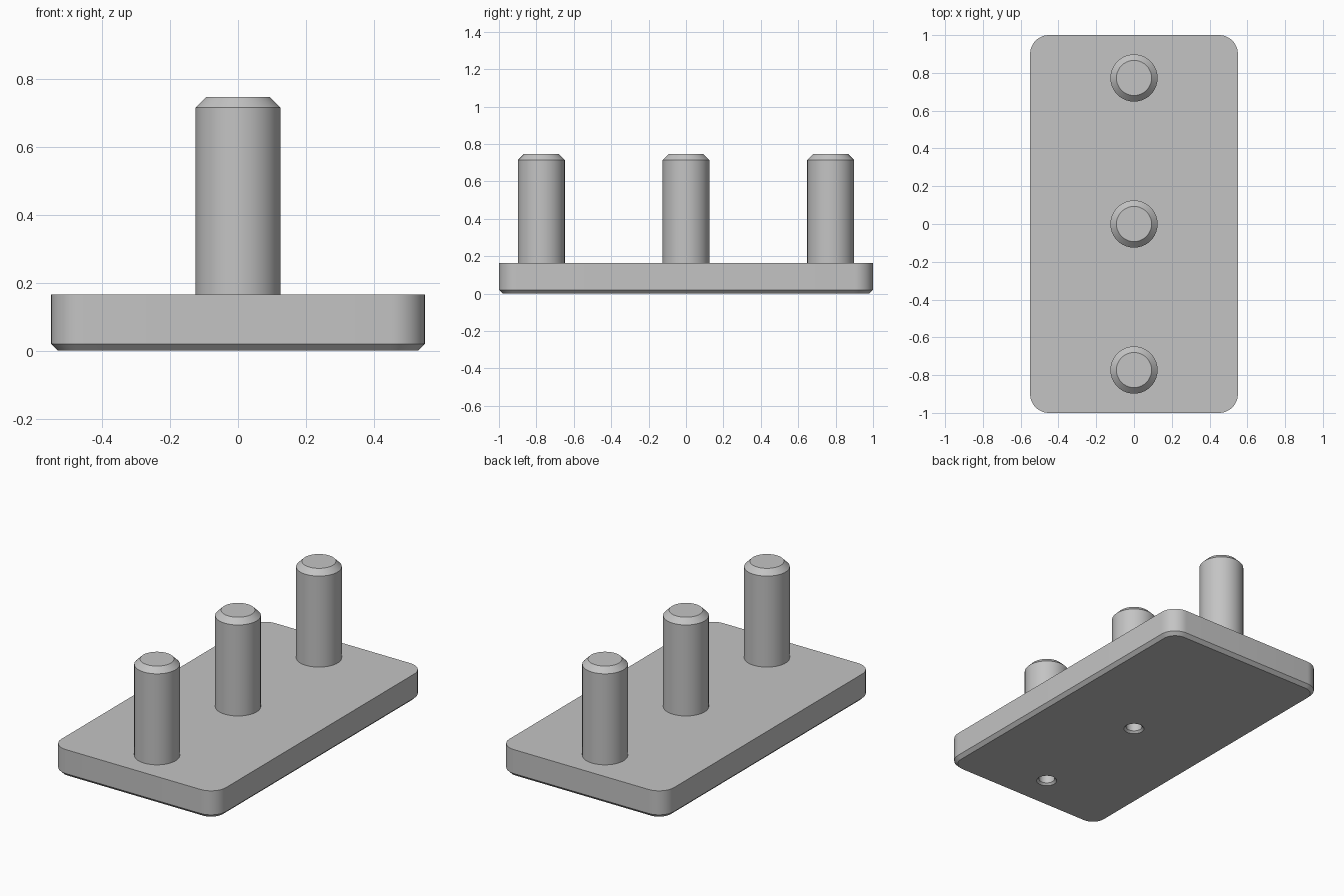
import bpy, bmesh, math

if "Cube" in bpy.data.objects:
    bpy.data.objects.remove(bpy.data.objects["Cube"])

PLATE_X, PLATE_Y, PLATE_Z = 0.55, 1.0, 0.165
CORNER, EDGE = 0.10, 0.02
PIN_R, PIN_TOP, PIN_CHAMFER = 0.125, 0.747, 0.032
PIN_SPACING = 0.773
HOLE_R, HOLE_CHAMFER, HOLE_DEPTH = 0.045, 0.012, 0.25
SEGMENTS = 64

grey = bpy.data.materials.new("plain grey")
grey.diffuse_color = (0.55, 0.55, 0.55, 1)
grey.use_nodes = True
grey.node_tree.nodes["Principled BSDF"].inputs["Base Color"].default_value = grey.diffuse_color


def loft(name, rings):
    """Solid made by joining equal-length rings of points from bottom to top."""
    bm = bmesh.new()
    loops = [[bm.verts.new(p) for p in ring] for ring in rings]
    n = len(loops[0])
    for low, high in zip(loops, loops[1:]):
        for i in range(n):
            j = (i + 1) % n
            bm.faces.new((low[i], low[j], high[j], high[i]))
    bm.faces.new(loops[0][::-1])
    bm.faces.new(loops[-1])
    mesh = bpy.data.meshes.new(name)
    bm.to_mesh(mesh)
    bm.free()
    mesh.materials.append(grey)
    obj = bpy.data.objects.new(name, mesh)
    bpy.context.collection.objects.link(obj)
    return obj


def rounded_ring(inset, z):
    """Rounded rectangle outline, inset evenly from the plate edge."""
    points = []
    for k, (sx, sy) in enumerate(((1, 1), (-1, 1), (-1, -1), (1, -1))):
        for i in range(13):
            a = math.radians(90 * k + 90 * i / 12)
            r = CORNER - inset
            points.append((sx * (PLATE_X - CORNER) + r * math.cos(a),
                           sy * (PLATE_Y - CORNER) + r * math.sin(a), z))
    return points


def turned(name, profile, y):
    """Round part from (radius, height) pairs, standing at the given y."""
    return loft(name, [[(r * math.cos(2 * math.pi * i / SEGMENTS),
                         y + r * math.sin(2 * math.pi * i / SEGMENTS), z)
                        for i in range(SEGMENTS)] for r, z in profile])


# Base plate with rounded corners and a chamfered lower edge
plate = loft("pinned_plate", [rounded_ring(EDGE, 0), rounded_ring(0, EDGE),
                              rounded_ring(0, PLATE_Z)])

# Three chamfered pins, fused into the plate
helpers = []
for y in (-PIN_SPACING, 0, PIN_SPACING):
    pin = turned("pin", [(PIN_R, PLATE_Z / 2), (PIN_R, PIN_TOP - PIN_CHAMFER),
                         (PIN_R - PIN_CHAMFER, PIN_TOP)], y)
    helpers.append((pin, 'UNION'))

# Two countersunk blind holes in the underside
for y in (-PIN_SPACING, 0):
    drill = turned("hole_cutter", [(HOLE_R + 2 * HOLE_CHAMFER, -HOLE_CHAMFER),
                                   (HOLE_R, HOLE_CHAMFER),
                                   (HOLE_R, HOLE_DEPTH)], y)
    helpers.append((drill, 'DIFFERENCE'))

# Combine everything into one solid and remove the helpers
bpy.context.view_layer.objects.active = plate
plate.select_set(True)
for helper, operation in helpers:
    helper.hide_render = True
    mod = plate.modifiers.new(helper.name, 'BOOLEAN')
    mod.operation, mod.object, mod.solver = operation, helper, 'EXACT'
    bpy.ops.object.modifier_apply(modifier=mod.name)
    bpy.data.objects.remove(helper)

bpy.ops.object.shade_smooth_by_angle(angle=math.radians(30))
